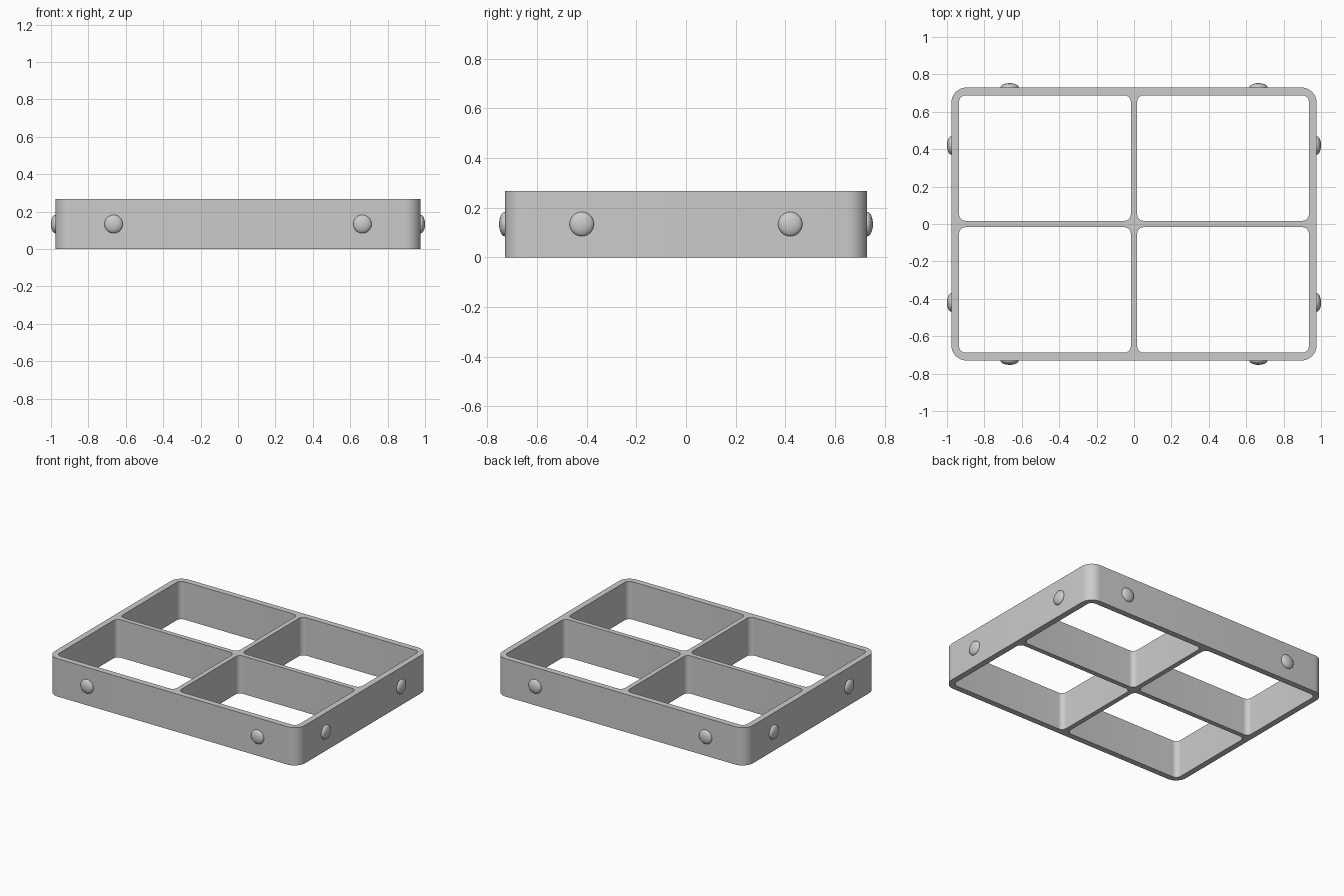
import bpy, bmesh, math

cube = bpy.data.objects.get("Cube")
if cube:
    bpy.data.objects.remove(cube)

HALF_X, HALF_Y, HEIGHT = 0.977, 0.73, 0.267
WALL, RIB = 0.042, 0.017
BUMP_R, BUMP_DEPTH = 0.049, 0.023

grey = bpy.data.materials.new("plain grey")
grey.use_nodes = True
grey.diffuse_color = (0.6, 0.6, 0.6, 1)
grey.node_tree.nodes["Principled BSDF"].inputs["Base Color"].default_value = (0.6, 0.6, 0.6, 1)


def rounded_rectangle(curve, x0, x1, y0, y1, r, steps=10):
    """Add a closed rectangle outline with round corners."""
    corners = [(x1 - r, y1 - r), (x0 + r, y1 - r), (x0 + r, y0 + r), (x1 - r, y0 + r)]
    points = []
    for i, (cx, cy) in enumerate(corners):
        for k in range(steps + 1):
            a = math.pi / 2 * (i + k / steps)
            points.append((cx + r * math.cos(a), cy + r * math.sin(a), 0, 1))
    spline = curve.splines.new('POLY')
    spline.points.add(len(points) - 1)
    for p, co in zip(spline.points, points):
        p.co = co
    spline.use_cyclic_u = True


# Tray frame: outer outline with four compartments, extruded upward
curve = bpy.data.curves.new("divided_frame", 'CURVE')
curve.dimensions = '2D'
curve.fill_mode = 'BOTH'
curve.extrude = HEIGHT / 2
rounded_rectangle(curve, -HALF_X, HALF_X, -HALF_Y, HALF_Y, 0.083)
for sx in (-1, 1):
    for sy in (-1, 1):
        xs = sorted((sx * RIB, sx * (HALF_X - WALL)))
        ys = sorted((sy * RIB, sy * (HALF_Y - WALL)))
        rounded_rectangle(curve, *xs, *ys, 0.035)
outline = bpy.data.objects.new("frame_outline", curve)
bpy.context.collection.objects.link(outline)
bpy.context.view_layer.update()
mesh = bpy.data.meshes.new_from_object(outline.evaluated_get(bpy.context.evaluated_depsgraph_get()))
bpy.data.objects.remove(outline)
bm = bmesh.new()
bm.from_mesh(mesh)
bmesh.ops.remove_doubles(bm, verts=bm.verts, dist=1e-5)
bmesh.ops.translate(bm, verts=bm.verts, vec=(0, 0, HEIGHT / 2))
bmesh.ops.recalc_face_normals(bm, faces=bm.faces)
bm.to_mesh(mesh)
bm.free()
mesh.name = "divided_frame"
mesh.materials.clear()
mesh.materials.append(grey)
frame = bpy.data.objects.new("divided_frame", mesh)
bpy.context.collection.objects.link(frame)


def bump(name, x, y, scale):
    """Flattened round stud seated in the wall."""
    bpy.ops.mesh.primitive_uv_sphere_add(segments=32, ring_count=16, radius=1,
                                         location=(x, y, HEIGHT / 2))
    ob = bpy.context.object
    ob.name = name
    ob.scale = scale
    ob.data.materials.append(grey)
    return ob


# Two studs on each of the four walls
parts = [frame]
for sx, side in ((-1, "right"), (1, "left")):
    for sy, end in ((-1, "front"), (1, "back")):
        parts.append(bump(f"{end}_wall_stud_{side}", sx * 0.665, sy * HALF_Y,
                          (BUMP_R, BUMP_DEPTH, BUMP_R)))
        parts.append(bump(f"{side}_wall_stud_{end}", sx * HALF_X, sy * 0.42,
                          (BUMP_DEPTH, BUMP_R, BUMP_R)))

# Smooth shading with sharp rims
bpy.ops.object.select_all(action='DESELECT')
for ob in parts:
    ob.select_set(True)
bpy.context.view_layer.objects.active = frame
bpy.ops.object.shade_smooth_by_angle(angle=math.radians(35))
